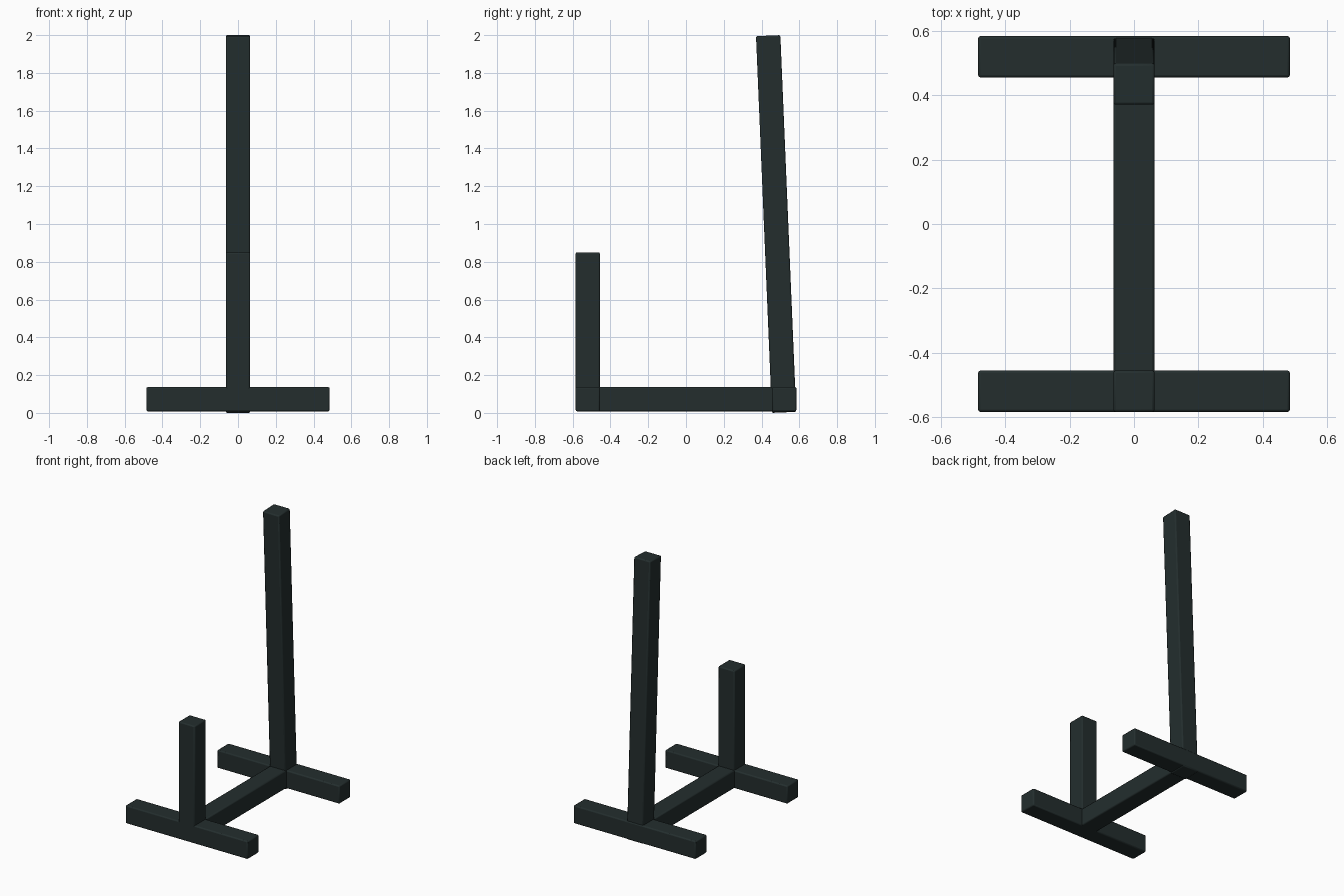
import bpy
from mathutils import Vector, Matrix

cube = bpy.data.objects.get("Cube")
if cube:
    bpy.data.objects.remove(cube, do_unlink=True)

# Dark painted metal
paint = bpy.data.materials.new("dark_green_grey")
paint.use_nodes = True
colour = (0.017, 0.027, 0.027, 1)
paint.diffuse_color = colour
paint.node_tree.nodes["Principled BSDF"].inputs["Base Color"].default_value = colour

W = 0.129        # beam thickness
LOW = 0.008      # underside of the base
MID = LOW + W / 2
END = 0.52       # y of the cross feet
LEAN = 0.042     # backrest tilt in radians


def beam(name, size, centre, tilt=0.0):
    """Square tube with slightly softened edges."""
    bpy.ops.mesh.primitive_cube_add(size=1)
    obj = bpy.context.object
    obj.name = name
    obj.data.transform(Matrix.Diagonal((*size, 1)))
    obj.location = Vector(centre)
    obj.rotation_euler.x = tilt
    obj.data.materials.append(paint)
    bevel = obj.modifiers.new("soft_edges", "BEVEL")
    bevel.width = 0.008
    bevel.segments = 2
    bpy.ops.object.shade_smooth_by_angle()
    return obj


# Base: two cross feet joined by a spine
for name, y in (("front_foot", -END), ("rear_foot", END)):
    beam(name, (0.97, W, W), (0, y, MID))
beam("base_spine", (W, 2 * END, W), (0, 0, MID))

# Short upright at the front
top = 0.85
beam("front_post", (W, W, top - LOW), (0, -END, (top + LOW) / 2))

# Tall upright at the rear, leaning forward
beam("rear_post", (W, W, 1.996), (0, 0.477, 1.0), LEAN)
